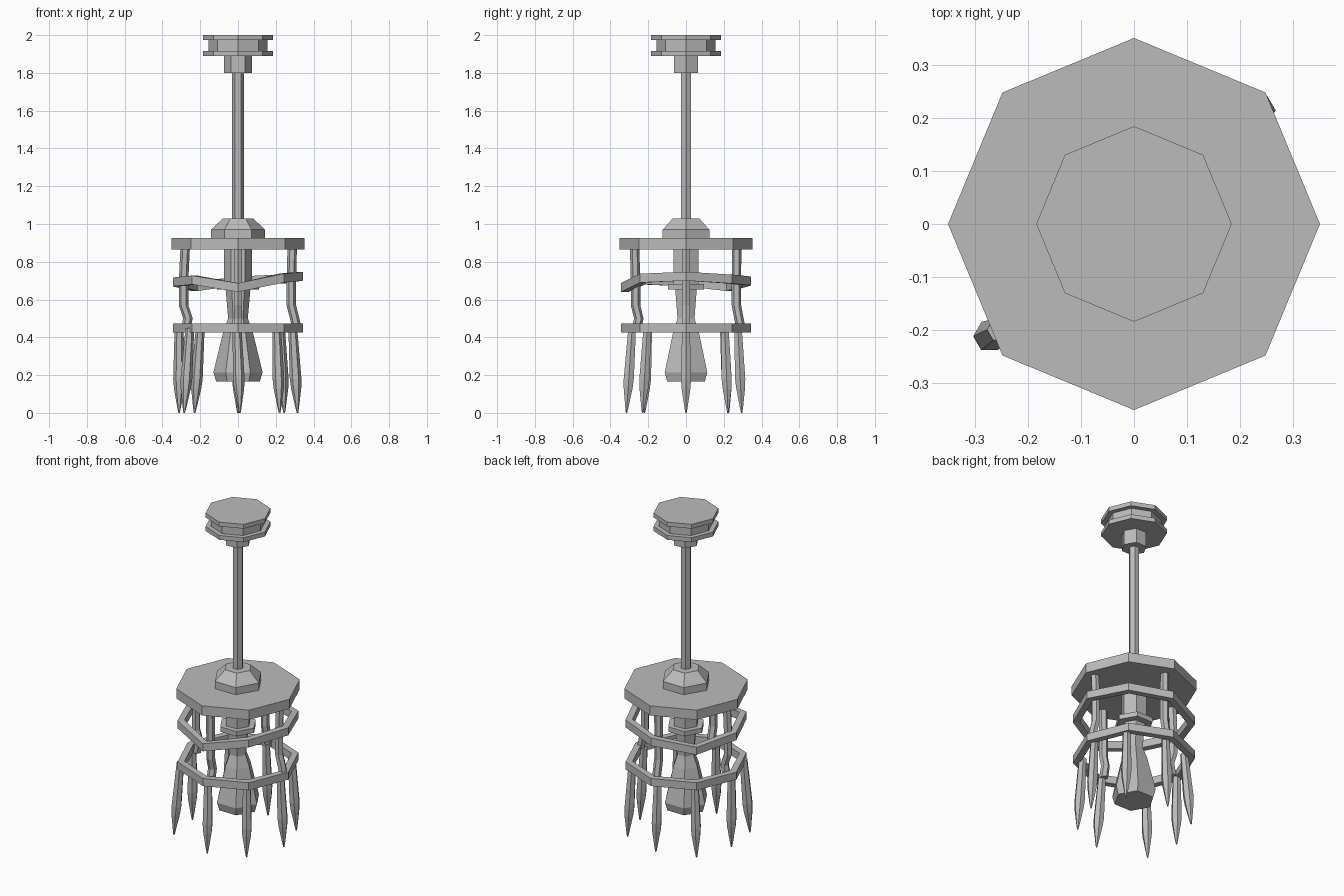
import bpy, bmesh
from math import cos, sin, pi

cube = bpy.data.objects.get("Cube")
if cube:
    bpy.data.objects.remove(cube)

grey = bpy.data.materials.new("plain grey")
grey.use_nodes = True
colour = (0.5, 0.5, 0.5, 1)
grey.diffuse_color = colour
grey.node_tree.nodes["Principled BSDF"].inputs["Base Color"].default_value = colour


def finish(name, bm):
    bmesh.ops.recalc_face_normals(bm, faces=bm.faces)
    mesh = bpy.data.meshes.new(name)
    bm.to_mesh(mesh)
    bm.free()
    mesh.materials.append(grey)
    obj = bpy.data.objects.new(name, mesh)
    bpy.context.collection.objects.link(obj)
    return obj


def loft(name, sections, sides=6, turn=0.0):
    """Capped tube through (x, y, z, radius) sections."""
    bm = bmesh.new()
    loops = [[bm.verts.new((x + r * cos(turn + 2 * pi * i / sides),
                            y + r * sin(turn + 2 * pi * i / sides), z))
              for i in range(sides)] for x, y, z, r in sections]
    for a, b in zip(loops, loops[1:]):
        for i in range(sides):
            j = (i + 1) % sides
            bm.faces.new((a[i], a[j], b[j], b[i]))
    bm.faces.new(loops[0])
    bm.faces.new(loops[-1])
    return finish(name, bm)


def lathe(name, profile, sides=6):
    return loft(name, [(0, 0, z, r) for r, z in profile], sides)


def hoop(name, bottoms, height, outer=0.345, inner=0.305):
    """Eight-sided band; bottoms gives the height of each corner."""
    bm = bmesh.new()
    corners = []
    for i, z in enumerate(bottoms):
        c, s = cos(i * pi / 4), sin(i * pi / 4)
        corners.append([bm.verts.new((r * c, r * s, h)) for r, h in
                        ((outer, z), (outer, z + height), (inner, z + height), (inner, z))])
    for i in range(8):
        a, b = corners[i], corners[(i + 1) % 8]
        for k in range(4):
            m = (k + 1) % 4
            bm.faces.new((a[k], b[k], b[m], a[m]))
    return finish(name, bm)


# Ceiling mount, collar and rod
lathe("ceiling_mount", [(0.185, 1.89), (0.185, 1.917), (0.155, 1.917),
                        (0.155, 1.973), (0.185, 1.973), (0.185, 2.0)], 8)
lathe("mount_collar", [(0.073, 1.8), (0.073, 1.89)])
lathe("rod", [(0.031, 1.02), (0.031, 1.81)])

# Cap and top plate
lathe("rod_cap", [(0.143, 0.92), (0.143, 0.97), (0.08, 1.03)])
lathe("top_plate", [(0.352, 0.865), (0.352, 0.925)], 8)

# Socket, flange and bulb
lathe("socket", [(0.075, 0.66), (0.075, 0.87)])
lathe("socket_flange", [(0.11, 0.652), (0.11, 0.682)])
lathe("bulb", [(0.115, 0.165), (0.13, 0.215), (0.078, 0.43), (0.052, 0.5), (0.066, 0.66)])

# Cage hoops, the middle one bent out of level
hoop("middle_hoop", [0.70, 0.685, 0.675, 0.645, 0.67, 0.68, 0.64, 0.69], 0.047)
hoop("lower_hoop", [0.425] * 8, 0.047)

# Bent bars joining the plate to the lower hoop: side, (offset at 3 heights)
bars = {"left": (1, 0, 0.287, 0.282, 0.3), "right": (-1, 0, 0.28, 0.288, 0.265),
        "front": (0, -1, 0.272, 0.267, 0.25), "back": (0, 1, 0.268, 0.267, 0.28)}
for side, (dx, dy, top, mid, low) in bars.items():
    path = [(top, 0.87), (mid, 0.7), (mid, 0.57), (low, 0.5), (low + 0.015, 0.43)]
    loft("bar_" + side, [(dx * d, dy * d, z, 0.025) for d, z in path], 6, pi / 6 if dx == 0 else 0)

# Spikes under the hoop: top point, tip point
spikes = {"left": (0.29, 0, 0.315, 0), "right": (-0.312, 0, -0.312, 0),
          "front": (-0.005, -0.285, 0.01, -0.315), "back": (0, 0.275, 0, 0.295),
          "front_left": (0.205, -0.205, 0.22, -0.23), "front_right": (-0.255, -0.2, -0.285, -0.22),
          "back_left": (0.225, 0.205, 0.245, 0.222), "back_right": (-0.2, 0.2, -0.23, 0.225)}
for side, (x0, y0, x1, y1) in spikes.items():
    sections = []
    for z, r in ((0.45, 0.023), (0.36, 0.026), (0.18, 0.031), (0.13, 0.027), (0.03, 0.01), (0, 0.004)):
        t = 1 - z / 0.45
        sections.append((x0 + (x1 - x0) * t, y0 + (y1 - y0) * t, z, r))
    loft("spike_" + side, sections)
